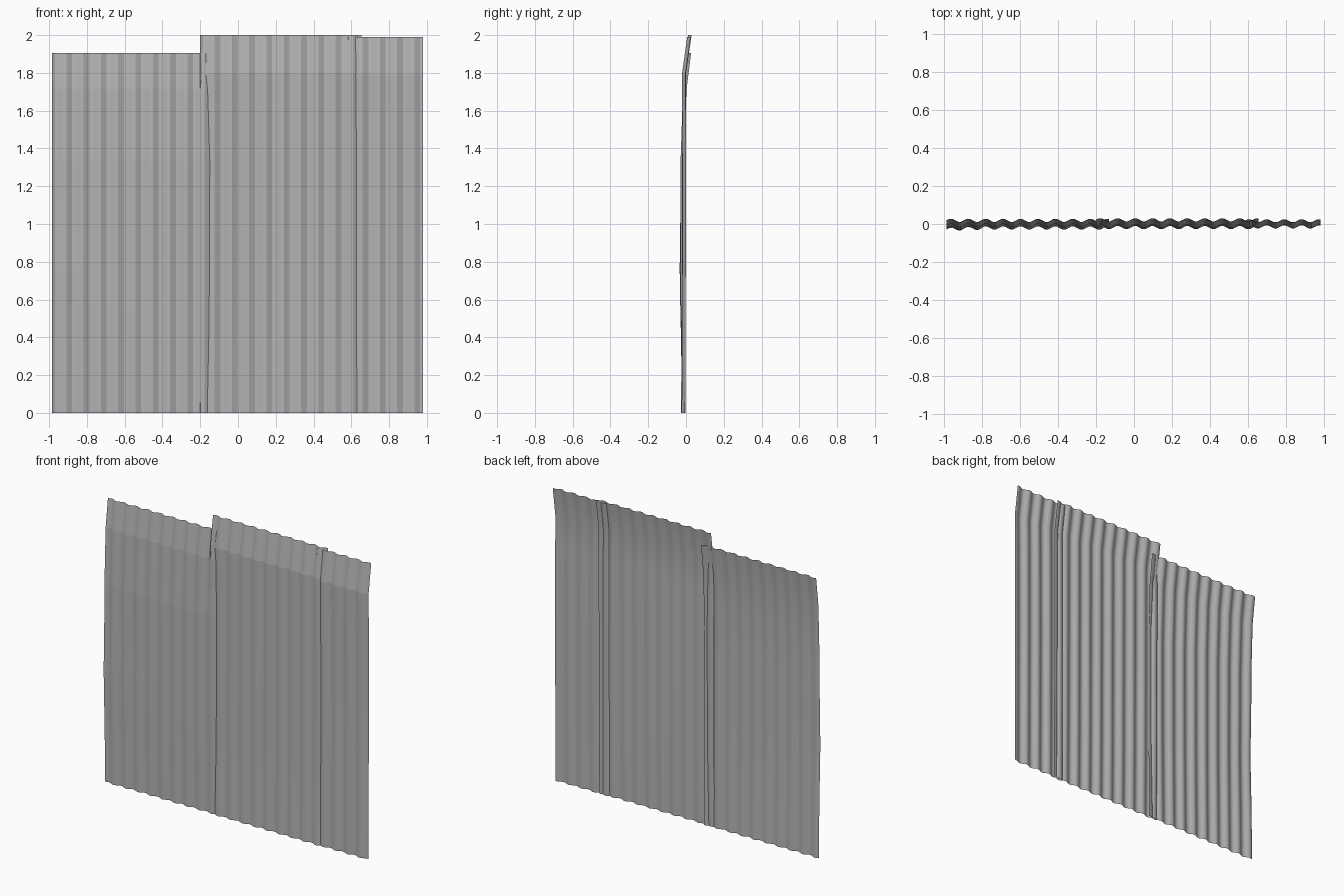
import bpy, bmesh, math

cube = bpy.data.objects.get("Cube")
if cube:
    bpy.data.objects.remove(cube)

# Galvanised metal colour
metal = bpy.data.materials.new("grey_metal")
metal.use_nodes = True
GREY = (0.46, 0.46, 0.46, 1)
metal.diffuse_color = GREY
metal.node_tree.nodes["Principled BSDF"].inputs["Base Color"].default_value = GREY

PERIOD = 0.0915
SIDES = 6          # strips per wave
AMPLITUDE = 0.009
THICKNESS = 0.003
ROWS = 10


def lean(profile, t):
    """Interpolate the (height fraction, y) profile."""
    for (t0, y0), (t1, y1) in zip(profile, profile[1:]):
        if t <= t1 + 1e-6:
            return y0 + (y1 - y0) * (t - t0) / (t1 - t0)


def add_skin(bm, left, strips, height, profile, edge_bulge, offset, is_back):
    """One face of a sheet: flat strips in front, smooth behind."""
    grid = []
    for r in range(ROWS + 1):
        t = r / ROWS
        row = []
        for c in range(strips + 1):
            x = left + c * PERIOD / SIDES
            y = lean(profile, t) + AMPLITUDE * math.sin(math.tau * c / SIDES) + offset
            # Shallow dent pushing the outer edge forward
            y -= edge_bulge * math.exp(-c / 8) * math.exp(-((t - 0.4) / 0.12) ** 2)
            row.append(bm.verts.new((x, y, t * height)))
        grid.append(row)
    for low, high in zip(grid, grid[1:]):
        for c in range(strips):
            corners = [low[c], low[c + 1], high[c + 1], high[c]]
            if is_back:
                corners.reverse()
            bm.faces.new(corners).smooth = is_back


def corrugated_sheet(name, left, strips, height, profile, edge_bulge=0.0):
    bm = bmesh.new()
    add_skin(bm, left, strips, height, profile, edge_bulge, 0, False)
    add_skin(bm, left, strips, height, profile, edge_bulge, THICKNESS, True)
    mesh = bpy.data.meshes.new(name)
    bm.to_mesh(mesh)
    bm.free()
    mesh.materials.append(metal)
    obj = bpy.data.objects.new(name, mesh)
    bpy.context.collection.objects.link(obj)


# Three overlapping sheets, each bent back along its top row
corrugated_sheet("right_sheet", -0.985, 56, 1.905,
                 [(0, -0.014), (0.3, -0.02), (0.7, -0.021), (0.9, -0.008), (1, 0.016)], 0.009)
corrugated_sheet("middle_sheet", -0.2, 56, 2.0,
                 [(0, -0.019), (0.2, -0.015), (0.5, -0.013), (0.9, -0.011), (1, 0.019)])
corrugated_sheet("left_sheet", 0.583, 26, 1.99,
                 [(0, -0.015), (0.5, -0.011), (0.8, -0.012), (0.9, -0.014), (1, 0.014)])
